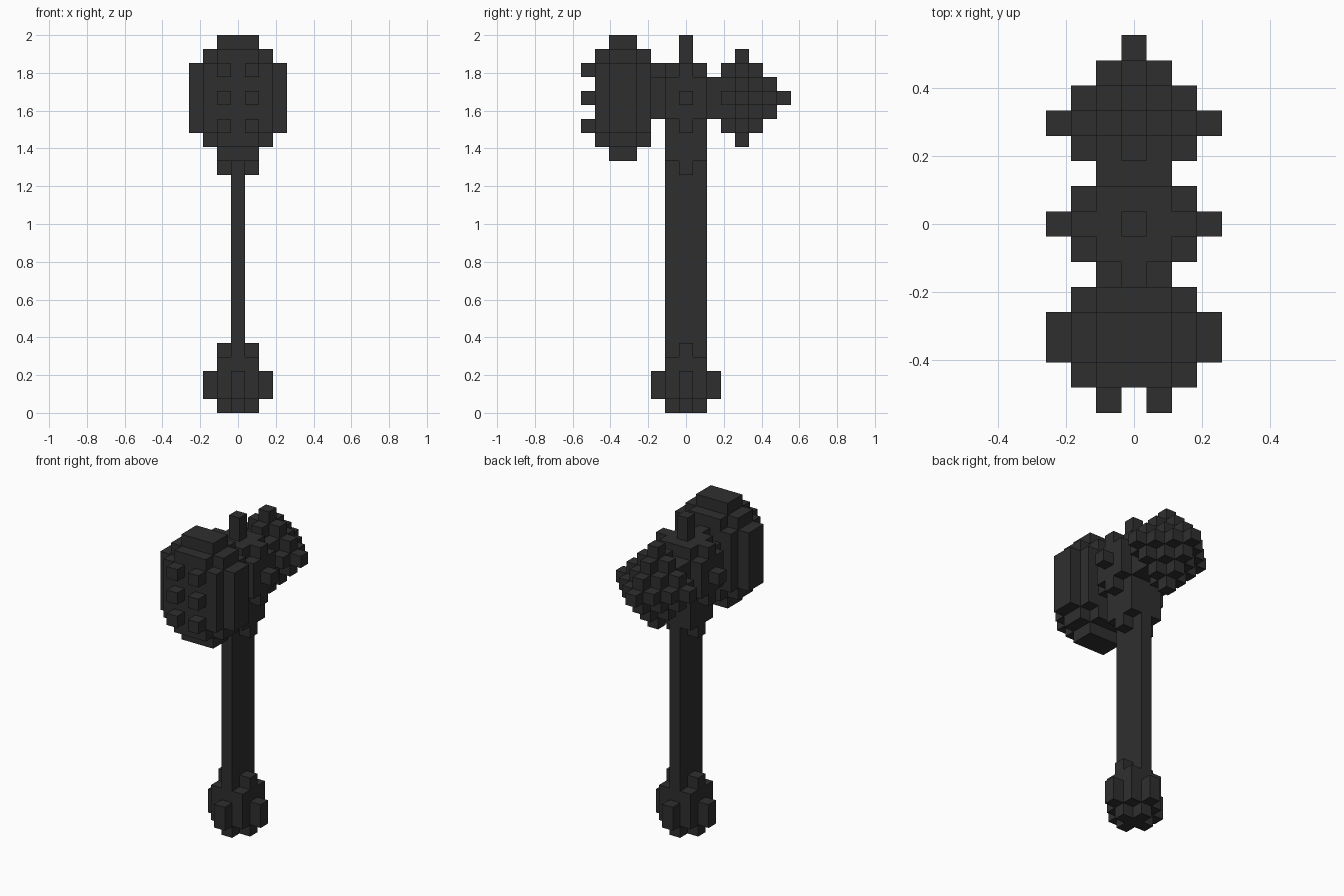
import bpy, bmesh
from mathutils import Vector

if "Cube" in bpy.data.objects:
    bpy.data.objects.remove(bpy.data.objects["Cube"], do_unlink=True)

U = 2 / 27  # block size

mat = bpy.data.materials.new("dark_iron")
mat.use_nodes = True
colour = (0.028, 0.028, 0.028, 1)
mat.diffuse_color = colour
mat.node_tree.nodes["Principled BSDF"].inputs["Base Color"].default_value = colour


def box(hx, y, z):
    """Cells of a box mirrored about x = 0: half width, y range, z range (inclusive)."""
    return {(i, j, k) for i in range(-hx, hx + 1)
            for j in range(y[0], y[1] + 1) for k in range(z[0], z[1] + 1)}


def build(name, *groups):
    """Skin the outside of a set of unit cells."""
    cells = set().union(*groups)
    bm = bmesh.new()
    verts = {}

    def vert(p):
        key = tuple(round(c * 2) for c in p)
        if key not in verts:
            verts[key] = bm.verts.new((p.x * U, p.y * U, (p.z + 0.5) * U))
        return verts[key]

    for c in cells:
        for axis in range(3):
            for sign in (-1, 1):
                n = Vector((0, 0, 0))
                n[axis] = sign
                if tuple(int(a + b) for a, b in zip(c, n)) in cells:
                    continue
                a = Vector((0, 0, 0))
                a[(axis + 1) % 3] = 0.5
                b = n.cross(a)
                m = Vector(c) + n * 0.5
                bm.faces.new([vert(m + o) for o in (a + b, b - a, -a - b, a - b)])
    bm.normal_update()
    for f in bm.faces:
        if f.normal.dot(f.normal) == 0:
            f.normal_update()
    bmesh.ops.recalc_face_normals(bm, faces=bm.faces)
    # Join flat neighbours into large clean faces
    bmesh.ops.dissolve_limit(bm, angle_limit=0.01, verts=bm.verts, edges=bm.edges)
    mesh = bpy.data.meshes.new(name)
    bm.to_mesh(mesh)
    bm.free()
    mesh.materials.append(mat)
    obj = bpy.data.objects.new(name, mesh)
    bpy.context.collection.objects.link(obj)
    return obj


# Pommel: stepped knob with a lug on each side
build("pommel",
      box(1, (-1, 1), (1, 3)),
      box(2, (0, 0), (1, 2)), box(0, (-2, 2), (1, 2)),
      box(1, (0, 0), (0, 0)), box(0, (-1, 1), (0, 0)))
build("pommel_collar", box(1, (0, 0), (4, 4)))

# Flat handle
build("handle", box(0, (-1, 1), (4, 17)))

# Socket joining handle and head, with side lugs
build("head_socket",
      box(1, (-1, 1), (18, 24)),
      box(2, (-1, 1), (21, 23)), box(2, (0, 0), (20, 24)),
      box(3, (0, 0), (22, 22)),
      box(1, (0, 0), (17, 17)))
build("top_pin", box(0, (0, 0), (25, 26)))

# Necks to the striking head and the spiked back
build("front_neck", box(1, (-2, -2), (21, 23)), box(0, (-2, -2), (24, 24)))
build("back_neck", box(1, (2, 2), (21, 23)))

# Rounded striking head
build("striking_head",
      box(1, (-5, -4), (18, 26)),
      box(2, (-5, -4), (19, 25)),
      box(3, (-5, -4), (20, 24)),
      box(1, (-6, -3), (19, 25)),
      box(2, (-6, -3), (20, 24)))

# Studs on the striking face
studs = {(x, -7, z) for x in (-1, 1) for z in (20, 22, 24)}
build("face_studs", studs)

# Spiked back: stepped diamond
diamond = {(x, y, z) for x, y, z in box(3, (3, 7), (19, 25))
           if abs(x) + abs(y - 4) + abs(z - 22) <= 3}
build("spiked_back", diamond)
